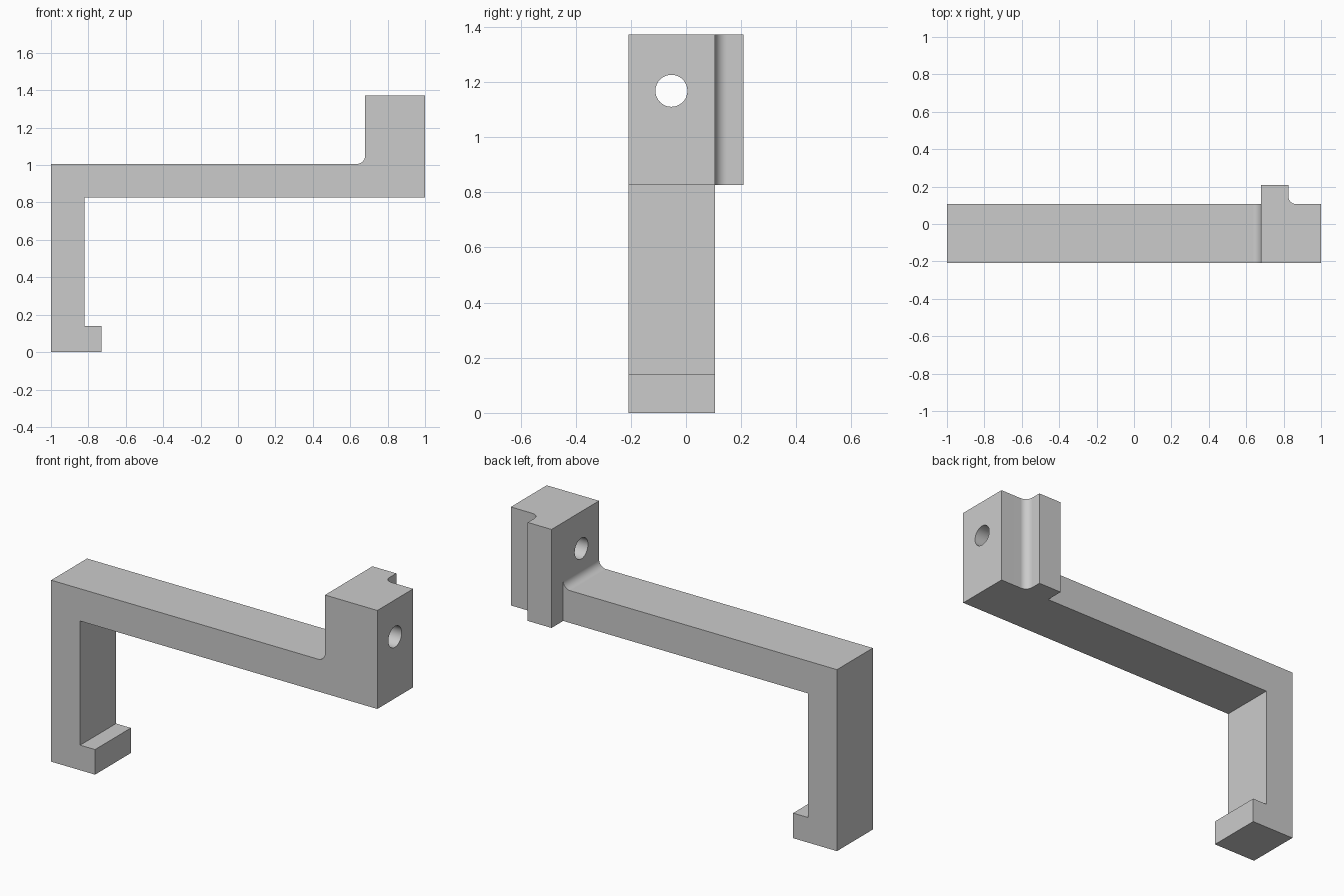
import bpy, bmesh, math
from mathutils import Vector

if "Cube" in bpy.data.objects:
    bpy.data.objects.remove(bpy.data.objects["Cube"])


def fillet(cx, cy, r, a0, a1, n=12):
    """Arc points around (cx, cy) from angle a0 to a1 in degrees."""
    return [(cx + r * math.cos(math.radians(a0 + (a1 - a0) * i / n)),
             cy + r * math.sin(math.radians(a0 + (a1 - a0) * i / n)))
            for i in range(n + 1)]


def extrude(name, points, offset):
    """Extrude a closed planar outline along offset into a solid."""
    bm = bmesh.new()
    face = bm.faces.new([bm.verts.new(p) for p in points])
    ext = bmesh.ops.extrude_face_region(bm, geom=[face], use_keep_orig=True)
    verts = [g for g in ext["geom"] if isinstance(g, bmesh.types.BMVert)]
    bmesh.ops.translate(bm, verts=verts, vec=Vector(offset))
    bmesh.ops.recalc_face_normals(bm, faces=bm.faces)
    mesh = bpy.data.meshes.new(name)
    bm.to_mesh(mesh)
    bm.free()
    obj = bpy.data.objects.new(name, mesh)
    bpy.context.collection.objects.link(obj)
    return obj


def combine(obj, other, operation):
    """Apply a boolean and discard the other object."""
    mod = obj.modifiers.new(operation.lower(), 'BOOLEAN')
    mod.operation, mod.solver, mod.object = operation, 'EXACT', other
    bpy.context.view_layer.objects.active = obj
    bpy.ops.object.modifier_apply(modifier=mod.name)
    bpy.data.objects.remove(other)


Y0, Y1, Y2 = -0.208, 0.106, 0.208      # front, bar back, tab back
Z0, ZB, Z1 = 0.827, 1.006, 1.373       # bar underside, bar top, head top
XH, XT, R = 0.679, 0.825, 0.043        # head left, tab right, fillet radius

# Bar, leg and hooked foot: one side profile extruded in y
side = [(-1, 0), (-0.731, 0), (-0.731, 0.139), (-0.822, 0.139),
        (-0.822, Z0), (XH, Z0)]
side += fillet(XH - R, ZB + R, R, 0, -90) + [(-1, ZB)]
bracket = extrude("hook_bracket", [(x, Y0, z) for x, z in side], (0, Y1 - Y0, 0))

# Head block with filleted rear tab: plan profile extruded in z
plan = [(XH, Y0), (1, Y0), (1, Y1)]
plan += fillet(XT + R, Y1 + R, R, 270, 180) + [(XT, Y2), (XH, Y2)]
head = extrude("head_block", [(x, y, Z0) for x, y in plan], (0, 0, Z1 - Z0))
combine(bracket, head, 'UNION')

# Through hole along x
circle = fillet(-0.053, 1.168, 0.058, 0, 360, 48)[:-1]
drill = extrude("hole_cutter", [(0.5, y, z) for y, z in circle], (0.7, 0, 0))
drill.hide_render = True
combine(bracket, drill, 'DIFFERENCE')

# Smooth fillets and hole, keep flat faces crisp
bpy.ops.object.select_all(action='DESELECT')
bracket.select_set(True)
bpy.context.view_layer.objects.active = bracket
bpy.ops.object.shade_smooth_by_angle(angle=math.radians(30))
weighted = bracket.modifiers.new("weighted_normals", 'WEIGHTED_NORMAL')
weighted.keep_sharp = True
